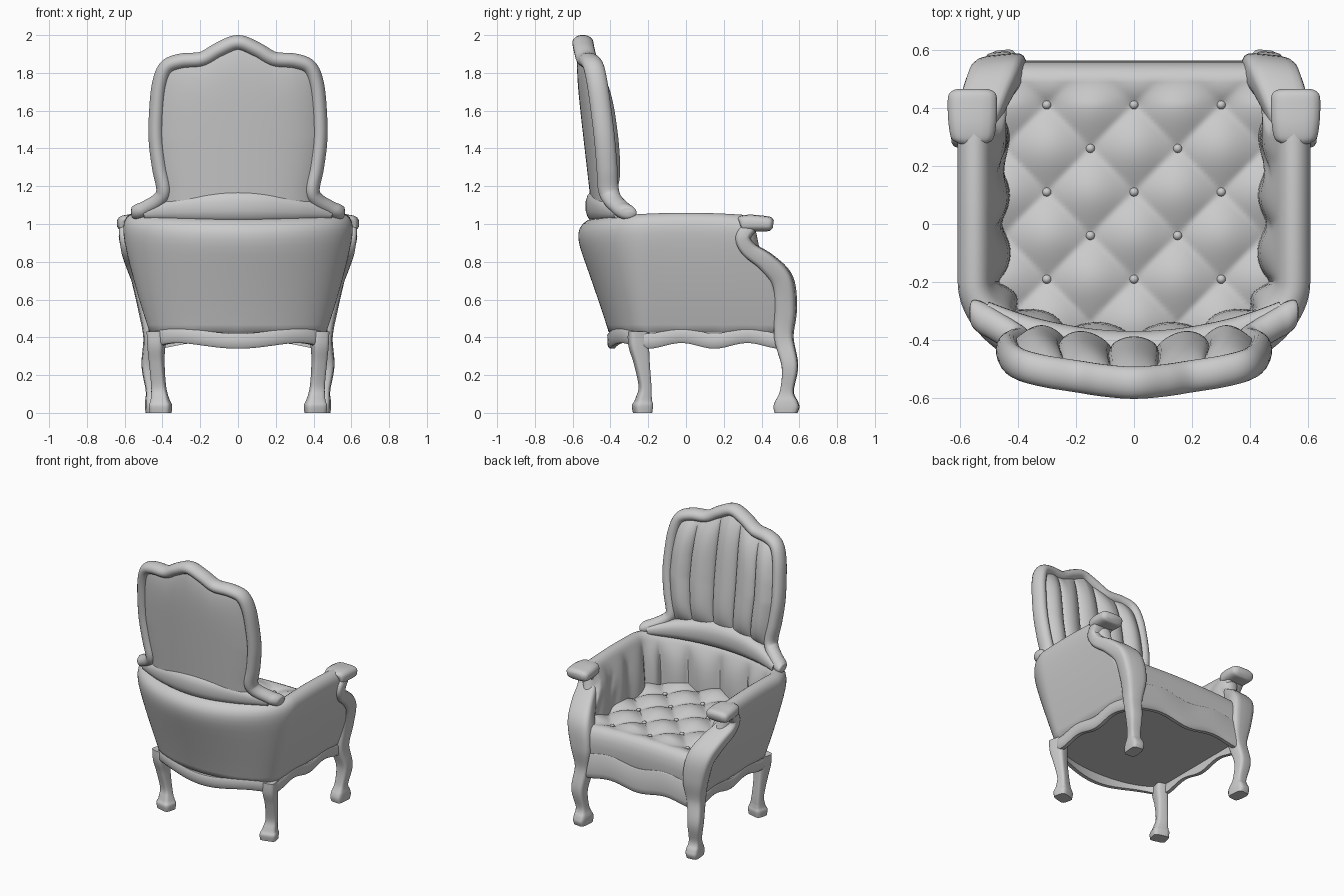
import bpy, bmesh, math
from mathutils import Vector

if "Cube" in bpy.data.objects:
    bpy.data.objects.remove(bpy.data.objects["Cube"])


def finish(name, verts, faces, angle=50, mirror=False, subsurf=0):
    me = bpy.data.meshes.new(name)
    me.from_pydata([tuple(v) for v in verts], [], faces)
    bm = bmesh.new()
    bm.from_mesh(me)
    bmesh.ops.recalc_face_normals(bm, faces=bm.faces[:])
    bm.to_mesh(me)
    bm.free()
    ob = bpy.data.objects.new(name, me)
    bpy.context.collection.objects.link(ob)
    bpy.ops.object.select_all(action='DESELECT')
    ob.select_set(True)
    bpy.context.view_layer.objects.active = ob
    bpy.ops.object.shade_smooth_by_angle(angle=math.radians(angle))
    if mirror:
        ob.modifiers.new("Mirror", 'MIRROR').use_mirror_merge = False
    if subsurf:
        ob.modifiers.new("Subsurf", 'SUBSURF').levels = subsurf
        ob.modifiers["Subsurf"].render_levels = subsurf
    return ob


def loft(name, rings, closed_ring=True, caps=True, closed_path=False, **kw):
    m = len(rings[0])
    n = len(rings)
    verts = [v for r in rings for v in r]
    faces = []
    for i in range(n if closed_path else n - 1):
        a, b = i * m, ((i + 1) % n) * m
        for j in range(m if closed_ring else m - 1):
            k = (j + 1) % m
            faces.append((a + j, a + k, b + k, b + j))
    if caps and closed_ring:
        faces += [tuple(range(m)), tuple(range((n - 1) * m, n * m))]
    return finish(name, verts, faces, **kw)


def smooth(pts, n=6):
    """Catmull-Rom through tuples of any size"""
    out = []
    for i in range(len(pts) - 1):
        p0, p1, p2, p3 = (pts[max(i - 1, 0)], pts[i], pts[i + 1], pts[min(i + 2, len(pts) - 1)])
        for k in range(n):
            t = k / n
            out.append(tuple(.5 * (2 * b + (c - a) * t + (2 * a - 5 * b + 4 * c - d) * t * t
                                   + (3 * b - a - 3 * c + d) * t ** 3)
                             for a, b, c, d in zip(p0, p1, p2, p3)))
    return out + [pts[-1]]


def sweep(name, pts, u, power=1.0, n=6, sides=16, level_base=False, **kw):
    """Sweep a super-ellipse along (x, y, z, width, thickness) points, width along u"""
    pts = smooth(pts, n)
    u = Vector(u).normalized()
    sg = lambda c: math.copysign(abs(c) ** power, c)
    rings = []
    for i, p in enumerate(pts):
        t = Vector(pts[min(i + 1, len(pts) - 1)][:3]) - Vector(pts[max(i - 1, 0)][:3])
        if level_base and p[2] < .08:
            t = Vector((0, 0, 1))
        nrm = t.cross(u).normalized()
        rings.append([Vector(p[:3]) + u * sg(math.cos(a)) * p[3] / 2 + nrm * sg(math.sin(a)) * p[4] / 2
                      for a in [2 * math.pi * (k + .5) / sides for k in range(sides)]])
    return loft(name, rings, **kw)


def interp(tab, x):
    for (a, b), (c, d) in zip(tab, tab[1:]):
        if x <= c:
            return b + (d - b) * max(0, (x - a) / (c - a))
    return tab[-1][1]


# Upholstered U-shaped body: levels (half width, back y, z, front y, flute depth), outside up and over to inside
levels = [(.462, -.405, .40, .50, 0), (.475, -.415, .45, .50, 0), (.525, -.465, .60, .515, 0),
          (.578, -.535, .80, .42, 0), (.603, -.565, .92, .31, 0), (.61, -.575, .99, .34, 0),
          (.597, -.555, 1.04, .36, 0), (.55, -.49, 1.068, .36, 0), (.508, -.42, 1.045, .36, 0),
          (.49, -.395, 1.0, .34, 0), (.485, -.395, .95, .31, .025), (.48, -.395, .85, .37, .05),
          (.47, -.39, .70, .47, .05), (.46, -.38, .50, .50, .03)]
NS, NB = 26, 30


def u_point(lv, i):
    w, yb, z, yf, f = lv
    yc = -.2
    if i <= NS:
        y = yf + (yc - yf) * i / NS
        w -= f * abs(math.sin(math.pi * (y - yc) / .2)) ** .7
        x = w
    else:
        t = (i - NS) / NB * math.pi / 2
        lobe = f * abs(math.sin(math.pi * 3 * (i - NS) / NB)) ** .7
        x, y = (w - lobe) * math.cos(t), yc + (yb + lobe - yc) * math.sin(t)
    if z > .9:
        z -= .12 * y * y
    return Vector((x, y, z))


half = [[u_point(lv, i) for lv in levels] for i in range(NS + NB + 1)]
flip = lambda r: [Vector((-v.x, v.y, v.z)) for v in r]
loft("body_upholstery", half + [flip(r) for r in half[-2::-1]], angle=60, subsurf=1)

# Tufted seat, rounded at the back, with rolled front edge
rows = [(-.43 + .93 * i / 75, 0) for i in range(76)]
rows += [(.525, -.012), (.543, -.035), (.555, -.07), (.56, -.12), (.555, -.19), (.545, -.25)]


def tuft(x, y):
    a, b = (abs(math.sin(math.pi * (s + y - .11) / .3)) for s in (x, -x))
    h = .035 * ((a + b) / 2) ** .6 + .02 * a * b
    fade = min(1, max(0, (.5 - y) / .09))
    return .665 + h * fade + .035 * (1 - fade) + .02 * (1 - (x / .47) ** 2)


def seat_half(y):
    return .465 * math.sqrt(1 - (min(0, y + .2) / .24) ** 2)


seat = [[(x, y, tuft(x, min(y, .5)) + dz) for x in [seat_half(y) * (2 * j / 76 - 1) for j in range(77)]]
        for y, dz in rows]
loft("tufted_seat", seat, closed_ring=False, angle=80)

# Seat buttons
for j, y in enumerate([-.19, -.04, .11, .26, .41]):
    for x in ([-.3, 0, .3] if j % 2 == 0 else [-.15, .15]):
        bpy.ops.mesh.primitive_uv_sphere_add(segments=12, ring_count=8, radius=.016, location=(x, y, tuft(x, y) + .008))
        bpy.context.object.name = "seat_button"
        bpy.ops.object.shade_smooth()

# Scalloped apron around the base: (x, y, local parameter, outward direction, height)
loop = []
for i in range(24):
    t = i / 24
    loop.append((.464, .5 - .7 * t, 2 * t - 1, (1, 0), .08))
for i in range(48):
    a = math.pi * i / 48
    loop.append((.464 * math.cos(a), -.2 - .208 * math.sin(a), 2 * i / 48 - 1, (math.cos(a), -math.sin(a)), .08))
for i in range(24):
    t = i / 24
    loop.append((-.464, -.2 + .7 * t, 2 * t - 1, (-1, 0), .08))
for i in range(25):
    t = i / 24
    loop.append((-.44 + .88 * t, .553, 2 * t - 1, (0, 1), .18))
rings = []
for x, y, t, (nx, ny), h in loop:
    zb = .355 - .015 * math.cos(2 * math.pi * t)
    rings.append([(x + nx * o, y + ny * o, zb + z) for o, z in
                  [(-.03, 0), (-.004, 0), (.006, .012), (.008, .04), (.009, h - .008), (.004, h), (-.03, h)]])
loft("scalloped_apron", rings, closed_path=True, caps=False, angle=45)

# Underside panel
finish("underside_panel", [(p[0] * .97, p[1] * .97, .405) for p in loop], [tuple(range(len(loop)))])

# Front legs rising into the arm supports
sweep("front_leg", [(.445, .53, 0, .085, .12), (.445, .532, .03, .09, .135), (.445, .532, .06, .09, .12),
                    (.45, .535, .12, .075, .07), (.462, .55, .25, .095, .085), (.445, .518, .40, .11, .10),
                    (.448, .527, .55, .16, .115), (.475, .51, .70, .18, .115), (.512, .43, .795, .17, .10),
                    (.545, .335, .865, .15, .085), (.56, .305, .93, .14, .08), (.56, .345, .985, .14, .07)],
      (1, -.1, 0), power=.45, level_base=True, mirror=True)

# Back legs
sweep("back_leg", [(.41, -.23, 0, .11, .09), (.41, -.23, .04, .115, .10), (.412, -.225, .07, .095, .08),
                   (.42, -.217, .14, .075, .06), (.43, -.235, .27, .075, .08), (.432, -.25, .36, .085, .105),
                   (.435, -.25, .43, .085, .11)],
      (.93, .25, 0), power=.45, level_base=True, mirror=True)

# Scrolled arm ends
sweep("arm_scroll", [(.555, .285, 1.0, .10, .06), (.556, .295, 1.002, .145, .085), (.556, .34, 1.005, .165, .09),
                     (.556, .40, 1.003, .172, .085), (.556, .445, 1.0, .165, .075), (.556, .462, .998, .12, .04)],
      (1, 0, 0), power=.65, mirror=True)


# Backrest shape: curved surface leaning back
def back_y(x, z):
    return -.545 + (1.95 - z) * .115 + .3 * x * x


outline = [(.565, 1.055), (.555, 1.057), (.53, 1.065), (.49, 1.082), (.42, 1.125), (.392, 1.18), (.415, 1.3),
           (.433, 1.45), (.43, 1.6), (.415, 1.74), (.378, 1.83), (.3, 1.862), (.19, 1.872), (.1, 1.922)]
outline = outline + [(0, 1.96)] + [(-x, z) for x, z in outline[::-1]]
fit = lambda x: .35 if abs(x) > .56 else .8 if abs(x) > .55 else 1
sweep("backrest_frame", [(x, back_y(x, z) + max(0, 1.15 - z) * .45, z, .112 * fit(x), .082 * fit(x))
                         for x, z in outline], (0, 1, 0), sides=20)

# Backrest fluted front cushion and plain back panel
top = [(0, 1.955), (.1, 1.92), (.19, 1.875), (.3, 1.86), (.375, 1.83), (.405, 1.75)]
width = [(1.1, .385), (1.18, .39), (1.3, .41), (1.45, .43), (1.6, .425), (1.74, .41), (1.85, .40), (2, .39)]


def back_grid(name, depth):
    rings = []
    for r in range(41):
        ring = []
        for c in range(121):
            u, v = 2 * c / 120 - 1, r / 40
            z = 1.12 + v * (interp(top, abs(u) * .405) - 1.12)
            x = u * interp(width, z)
            ring.append((x, back_y(x, z) + depth(u, v), z))
        rings.append(ring)
    loft(name, rings, closed_ring=False, angle=80)


edge = lambda u, v: (1 - u ** 6) * (1 - v ** 8)
back_grid("fluted_back_cushion", lambda u, v: .015 + edge(u, v) * (1 - (1 - v) ** 10)
          * (.025 + .05 * u * u + .05 * abs(math.cos(2.5 * math.pi * u)) ** .6))
back_grid("backrest_rear_panel", lambda u, v: -.02 - .035 * edge(u, v))

# Padded roll joining the backrest to the body, tapering under the frame feet
xs = [-.5, -.4, -.3, -.15, 0, .15, .3, .4, .5]
sweep("backrest_base_roll", [(x, -.45 + .5 * x * x, 1.095 - .16 * x * x, .165 - .2 * x * x, .185 - .46 * x * x)
                             for x in xs], (0, 1, 0), power=.8)
